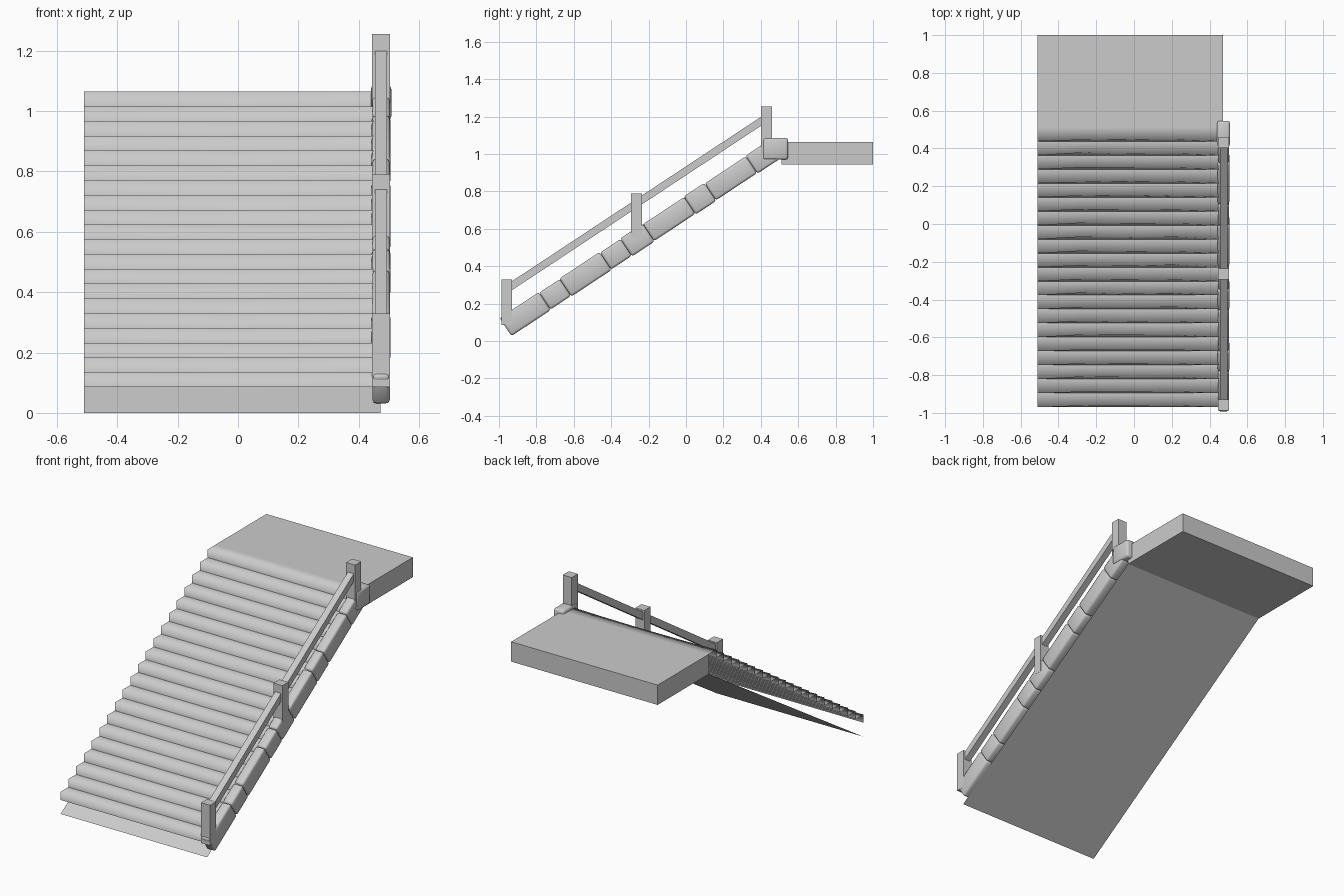
import bpy, math, random
from mathutils import Vector

if "Cube" in bpy.data.objects:
    bpy.data.objects.remove(bpy.data.objects["Cube"])

random.seed(4)
X0, X1 = -0.51, 0.472          # stair sides
RAIL_X = 0.474                 # centre line of curb and railing
SLOPE = 0.66
ANGLE = math.atan(SLOPE)


def mesh_object(name, verts, faces):
    me = bpy.data.meshes.new(name)
    me.from_pydata(verts, [], faces)
    ob = bpy.data.objects.new(name, me)
    bpy.context.collection.objects.link(ob)
    return ob


def box(name, centre, size, tilt=0.0, bevel=0.0):
    bpy.ops.mesh.primitive_cube_add(size=1, location=centre, rotation=(tilt, 0, 0))
    ob = bpy.context.object
    ob.name = name
    ob.scale = size
    bpy.ops.object.transform_apply(location=False, rotation=False, scale=True)
    if bevel:
        bpy.ops.object.shade_smooth()
        mod = ob.modifiers.new("soft_edges", 'BEVEL')
        mod.width = bevel
        mod.segments = 2
    return ob


# Upper landing slab
box("landing", ((X0 + X1) / 2, 0.755, 1.005), (X1 - X0, 0.49, 0.12))

# Thin sloping underside
mesh_object("stair_underside",
            [(X0, -0.97, 0), (X1, -0.97, 0), (X1, 0.51, 0.945), (X0, 0.51, 0.945)],
            [(0, 3, 2, 1)])

# Worn steps: each is a riser and tread strip with the nose worn back mid-width
STEPS, RUN, RISE, COLS = 20, 0.0741, 0.049, 4
verts, faces = [], []
for k in range(STEPS):
    y, z, base = -0.97 + k * RUN, 0.085 + k * RISE, len(verts)
    for c in range(COLS + 1):
        x = X0 + (X1 - X0) * c / COLS
        wear = random.uniform(0.006, 0.014) if 0 < c < COLS else 0
        verts += [(x, y, z), (x, y + wear, z + RISE), (x, y + RUN, z + RISE)]
    for c in range(COLS):
        a, b = base + 3 * c, base + 3 * c + 3
        faces += [(a, b, b + 1, a + 1), (a + 1, b + 1, b + 2, a + 2)]
steps = mesh_object("steps", verts, faces)
for p in steps.data.polygons:
    p.use_smooth = True

# Curb of alternating long and short rounded stones along the slope
joints = [-0.965, -0.755, -0.645, -0.43, -0.32, -0.20, 0.02, 0.13, 0.35, 0.47]
for i, (a, b) in enumerate(zip(joints, joints[1:])):
    mid = (a + b) / 2
    thick = 0.115 if i % 2 == 0 else 0.108
    box(f"curb_stone_{i + 1}", (RAIL_X, mid, 0.075 + (mid + 0.965) * SLOPE),
        (0.062 if i % 2 else 0.058, (b - a) / math.cos(ANGLE), thick), ANGLE, 0.012)
box("curb_top_block", (RAIL_X, 0.478, 1.028), (0.068, 0.135, 0.115), 0, 0.012)

# Railing posts
for name, y, z0, z1 in (("lower", -0.958, 0.085, 0.33),
                        ("middle", -0.265, 0.55, 0.79),
                        ("upper", 0.431, 1.0, 1.255)):
    box(f"{name}_post", (RAIL_X, y, (z0 + z1) / 2), (0.06, 0.058, z1 - z0))

# Handrail in two spans between posts
for name, a, b in (("lower", -0.958, -0.265), ("upper", -0.265, 0.431)):
    mid = (a + b) / 2
    box(f"{name}_handrail", (RAIL_X, mid, 0.278 + (mid + 0.958) * SLOPE),
        (0.04, (b - a - 0.02) / math.cos(ANGLE), 0.04), ANGLE)
